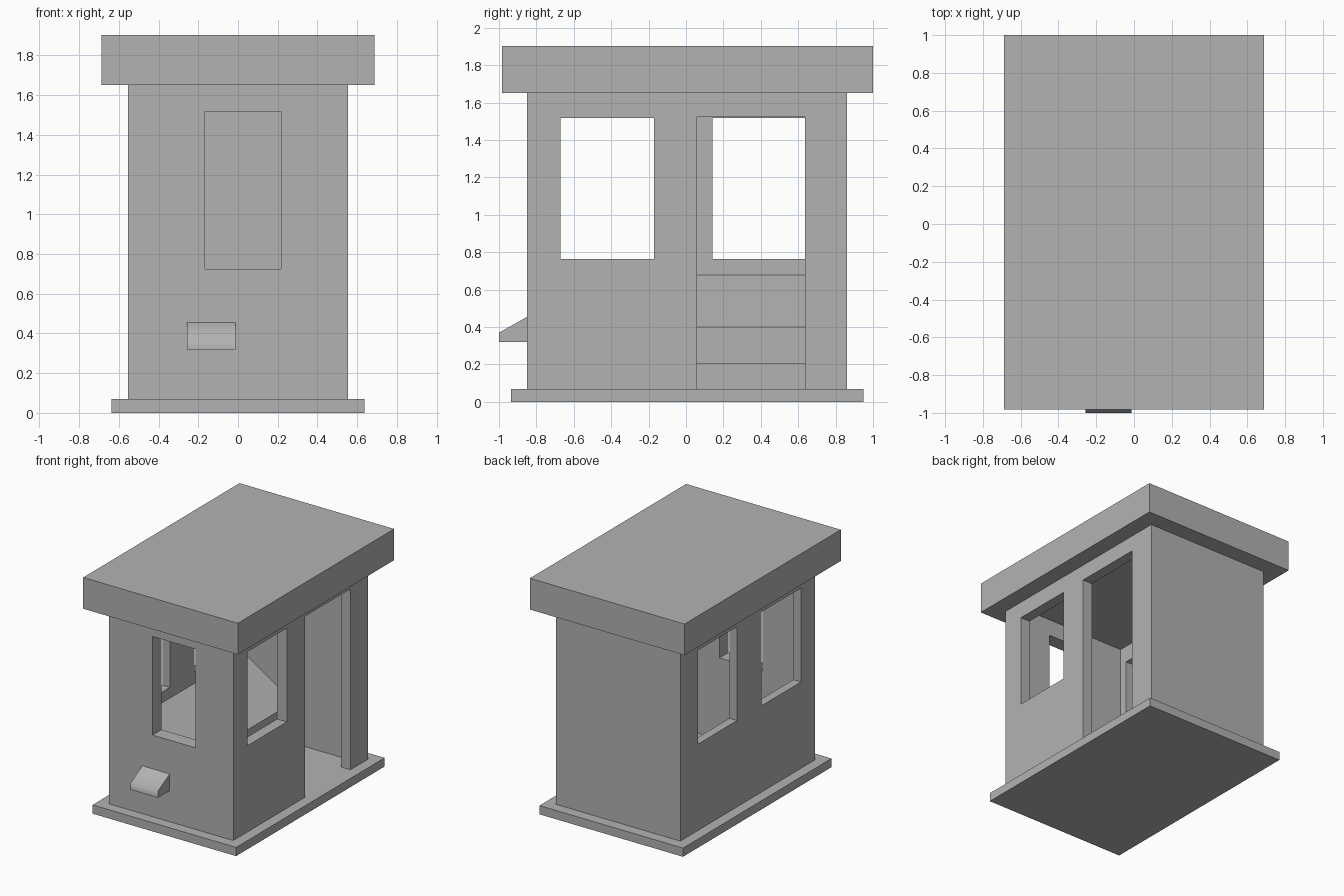
import bpy
import bmesh
import math

if "Cube" in bpy.data.objects:
    bpy.data.objects.remove(bpy.data.objects["Cube"])

# Mid grey for every part
grey = bpy.data.materials.new("mid_grey")
grey.diffuse_color = (0.448, 0.448, 0.448, 1)
grey.use_nodes = True
grey.node_tree.nodes["Principled BSDF"].inputs["Base Color"].default_value = grey.diffuse_color


def prism(name, profile, axis, lo, hi):
    """Extrude a 2D profile along x ('X': profile is y,z) or y ('Y': profile is x,z)."""
    def point(a, b, t):
        return (t, a, b) if axis == 'X' else (a, t, b)
    bm = bmesh.new()
    face = bm.faces.new([bm.verts.new(point(a, b, lo)) for a, b in profile])
    ext = bmesh.ops.extrude_face_region(bm, geom=[face])
    move = (hi - lo, 0, 0) if axis == 'X' else (0, hi - lo, 0)
    verts = [g for g in ext['geom'] if isinstance(g, bmesh.types.BMVert)]
    bmesh.ops.translate(bm, vec=move, verts=verts)
    bmesh.ops.recalc_face_normals(bm, faces=bm.faces)
    mesh = bpy.data.meshes.new(name)
    bm.to_mesh(mesh)
    bm.free()
    mesh.materials.append(grey)
    obj = bpy.data.objects.new(name, mesh)
    bpy.context.collection.objects.link(obj)
    return obj


def box(name, x, y, z):
    return prism(name, [(x[0], z[0]), (x[1], z[0]), (x[1], z[1]), (x[0], z[1])],
                 'Y', y[0], y[1])


def cut(target, x, y, z):
    """Subtract a box from the target and remove the cutter."""
    cutter = box("cutter", x, y, z)
    cutter.hide_render = True
    mod = target.modifiers.new("opening", 'BOOLEAN')
    mod.operation = 'DIFFERENCE'
    mod.solver = 'EXACT'
    mod.object = cutter
    bpy.context.view_layer.objects.active = target
    bpy.ops.object.modifier_apply(modifier=mod.name)
    bpy.data.objects.remove(cutter)


# Base slab and roof slab
box("base", (-0.638, 0.638), (-0.935, 0.949), (0, 0.07))
box("roof", (-0.687, 0.687), (-0.983, 1.0), (1.651, 1.902))

# Walls: hollow shell
walls = box("walls", (-0.553, 0.553), (-0.85, 0.862), (0.07, 1.651))
cut(walls, (-0.485, 0.467), (-0.735, 0.775), (0, 1.8))
# Front window
cut(walls, (-0.165, 0.217), (-1.0, -0.6), (0.725, 1.517))
# Matching forward windows through both side walls
cut(walls, (-0.8, 0.8), (-0.672, -0.17), (0.763, 1.517))
# Rear left window
cut(walls, (-0.8, -0.3), (0.141, 0.637), (0.763, 1.517))
# Doorway on the right
cut(walls, (0.3, 0.8), (0.06, 0.637), (0, 1.522))

# Sloped counter along the left inner wall
prism("sloped_counter",
      [(-0.485, 0.205), (-0.05, 0.205), (-0.05, 0.40), (-0.485, 0.677)],
      'Y', -0.735, 0.775)

# Chute on the front wall
chute = prism("front_chute",
              [(-0.85, 0.319), (-1.0, 0.319), (-1.0, 0.37), (-0.85, 0.454)],
              'X', -0.256, -0.012)
bpy.ops.object.select_all(action='DESELECT')
chute.select_set(True)
bpy.context.view_layer.objects.active = chute
bpy.ops.object.shade_smooth_by_angle(angle=math.radians(70))
